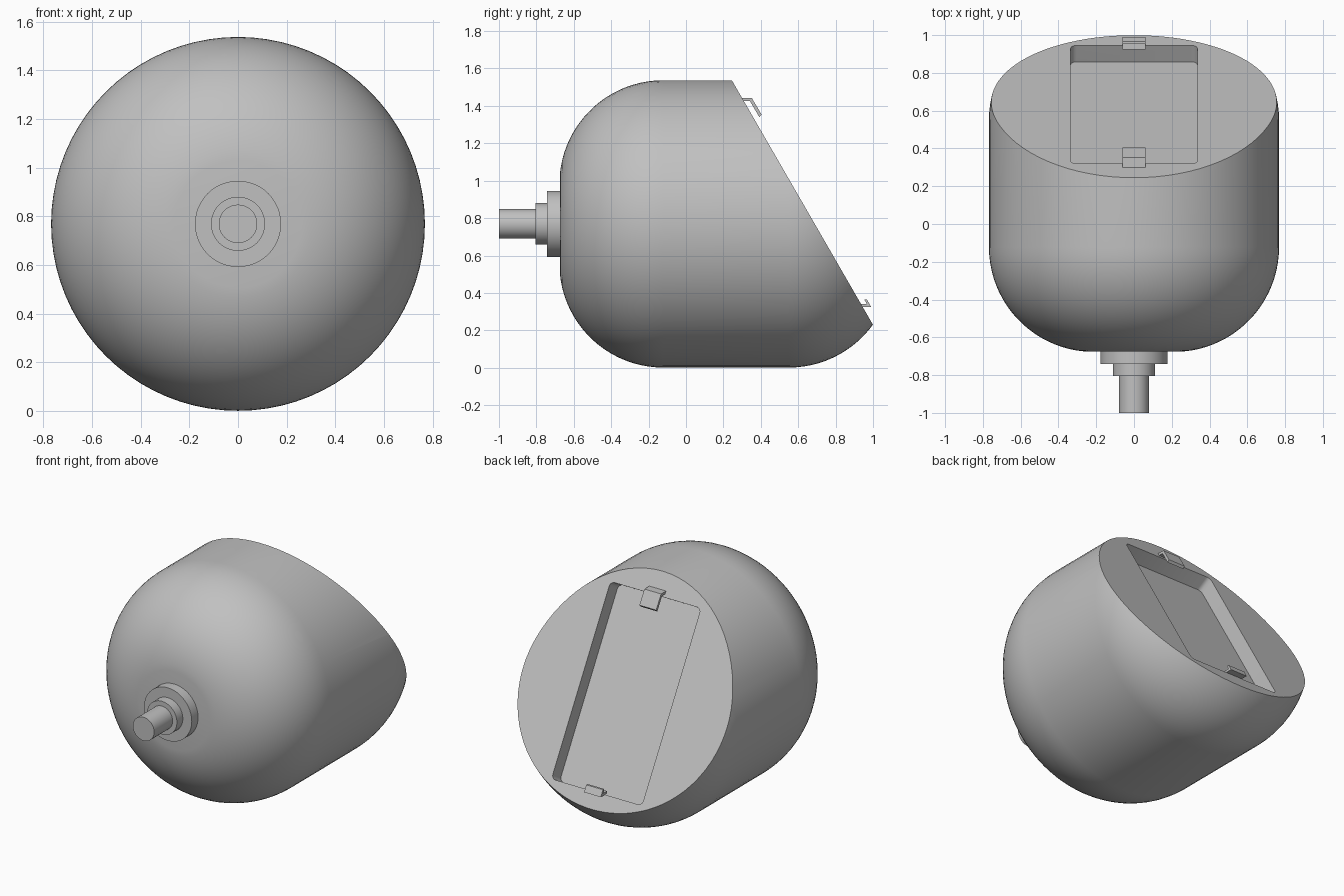
import bpy, bmesh
from math import sin, cos, pi, radians
from mathutils import Vector, Matrix

cube = bpy.data.objects.get("Cube")
if cube:
    bpy.data.objects.remove(cube, do_unlink=True)

R, FILLET, ZC = 0.768, 0.555, 0.769      # body radius, edge rounding, axis height
TILT = radians(-60)                      # slope of the cut back face
TOP_EDGE = Vector((0, 0.245, ZC + R))    # upper end of the cut face
DOWN = Vector((0, cos(TILT), sin(TILT)))
OUT = Vector((0, -sin(TILT), cos(TILT)))

grey = bpy.data.materials.new("light grey")
grey.use_nodes = True
COLOUR = (0.53, 0.53, 0.53, 1)
grey.diffuse_color = COLOUR
grey.node_tree.nodes["Principled BSDF"].inputs["Base Color"].default_value = COLOUR


def make(name, bm):
    bmesh.ops.recalc_face_normals(bm, faces=bm.faces[:])
    mesh = bpy.data.meshes.new(name)
    bm.to_mesh(mesh)
    bm.free()
    mesh.materials.append(grey)
    obj = bpy.data.objects.new(name, mesh)
    bpy.context.collection.objects.link(obj)
    return obj


def activate(obj):
    bpy.ops.object.select_all(action='DESELECT')
    obj.select_set(True)
    bpy.context.view_layer.objects.active = obj


def lathe(profile, steps):
    """Revolve (radius, y) points about the y axis through the body centre."""
    bm = bmesh.new()
    verts = [bm.verts.new((0, y, ZC + r)) for r, y in profile]
    edges = [bm.edges.new(pair) for pair in zip(verts, verts[1:])]
    bmesh.ops.spin(bm, geom=verts + edges, cent=(0, 0, ZC), axis=(0, 1, 0),
                   angle=2 * pi, steps=steps)
    bmesh.ops.remove_doubles(bm, verts=bm.verts[:], dist=0.0005)
    return bm


def clip(name, outline, half_width=0.062):
    """Bent tab: a (y, z) outline extruded across x."""
    bm = bmesh.new()
    face = bm.faces.new([bm.verts.new((-half_width, y, z)) for y, z in outline])
    side = bmesh.ops.extrude_face_region(bm, geom=[face])["geom"]
    bmesh.ops.translate(bm, vec=(2 * half_width, 0, 0),
                        verts=[v for v in side if isinstance(v, bmesh.types.BMVert)])
    return make(name, bm)


# Body: rounded drum, sliced by the sloping back plane
def arc(y, start, end, n=20):
    angles = [start + (end - start) * i / n for i in range(n + 1)]
    return [(R - FILLET + FILLET * cos(a), y + FILLET * sin(a)) for a in angles]


front = arc(-0.122, -radians(85), 0)
back = arc(0.55, 0, radians(85))
bm = lathe([(0, front[0][1])] + front + back + [(0, back[-1][1])], 80)
cut = bmesh.ops.bisect_plane(bm, geom=bm.verts[:] + bm.edges[:] + bm.faces[:],
                             plane_co=TOP_EDGE, plane_no=OUT, clear_outer=True)
rim = [e for e in cut["geom_cut"] if isinstance(e, bmesh.types.BMEdge)]
bmesh.ops.contextual_create(bm, geom=rim)
body = make("body", bm)

# Battery-style recess with rounded corners in the sloping face
DEPTH = 0.1
bm = bmesh.new()
bmesh.ops.create_cube(bm, size=1)
bmesh.ops.scale(bm, vec=(0.67, 1.25, 2 * DEPTH), verts=bm.verts[:])
corners = [e for e in bm.edges if abs(e.verts[0].co.z - e.verts[1].co.z) > DEPTH]
bmesh.ops.bevel(bm, geom=corners, offset=0.03, segments=5, profile=0.5, affect='EDGES')
bm.transform(Matrix.Translation(TOP_EDGE + DOWN * 0.775) @ Matrix.Rotation(TILT, 4, 'X'))
cutter = make("recess_cutter", bm)
cutter.hide_render = True

recess = body.modifiers.new("recess", 'BOOLEAN')
recess.operation = 'DIFFERENCE'
recess.solver = 'EXACT'
recess.object = cutter
activate(body)
bpy.ops.object.modifier_apply(modifier=recess.name)
bpy.data.objects.remove(cutter, do_unlink=True)
bpy.ops.object.shade_smooth_by_angle(angle=radians(30))

# Stepped spindle on the front
spindle = make("spindle", lathe([(0, -0.66), (0.177, -0.66), (0.177, -0.742),
                                 (0.111, -0.742), (0.111, -0.805), (0.079, -0.805),
                                 (0.079, -1), (0, -1)], 48))
activate(spindle)
bpy.ops.object.shade_smooth_by_angle(angle=radians(30))

# Retaining clips above and below the recess
clip("upper_clip", [(0.28, 1.442), (0.352, 1.442), (0.404, 1.354),
                    (0.392, 1.34), (0.342, 1.425), (0.28, 1.425)])
clip("lower_clip", [(0.925, 0.325), (0.99, 0.325), (0.967, 0.366),
                    (0.953, 0.366), (0.966, 0.341), (0.925, 0.341)])
